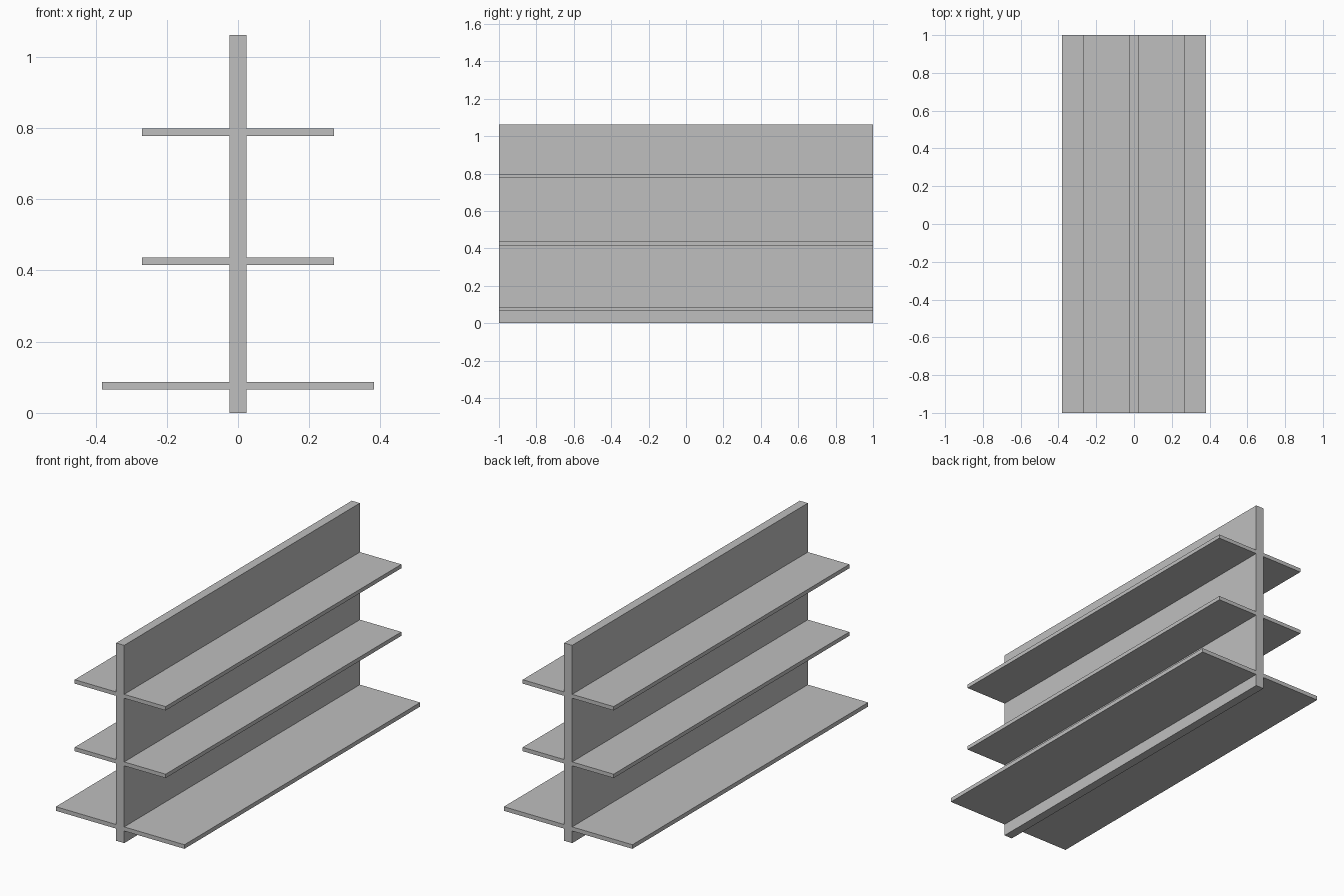
import bpy
import bmesh
from mathutils import Matrix

cube = bpy.data.objects.get("Cube")
if cube:
    bpy.data.objects.remove(cube, do_unlink=True)

# Single grey finish
grey = bpy.data.materials.new("light_grey")
grey.use_nodes = True
grey.diffuse_color = (0.52, 0.52, 0.52, 1)
grey.node_tree.nodes["Principled BSDF"].inputs["Base Color"].default_value = grey.diffuse_color

LENGTH = 2.0
HALF_PANEL = 0.024


def box(name, x0, x1, z0, z1):
    """Full-length board spanning the given x and z ranges."""
    bm = bmesh.new()
    place = Matrix.Translation(((x0 + x1) / 2, 0, (z0 + z1) / 2))
    size = Matrix.Diagonal((x1 - x0, LENGTH, z1 - z0, 1))
    bmesh.ops.create_cube(bm, size=1, matrix=place @ size)
    mesh = bpy.data.meshes.new(name)
    bm.to_mesh(mesh)
    bm.free()
    mesh.materials.append(grey)
    obj = bpy.data.objects.new(name, mesh)
    bpy.context.collection.objects.link(obj)


# Upright centre panel
box("centre_panel", -HALF_PANEL, HALF_PANEL, 0, 1.062)

# Shelves on both sides: name, reach from centre, underside, top
shelves = [
    ("bottom_shelf", 0.382, 0.065, 0.087),
    ("middle_shelf", 0.27, 0.415, 0.436),
    ("top_shelf", 0.27, 0.778, 0.799),
]
for name, reach, z0, z1 in shelves:
    box(name + "_left", HALF_PANEL, reach, z0, z1)
    box(name + "_right", -reach, -HALF_PANEL, z0, z1)
